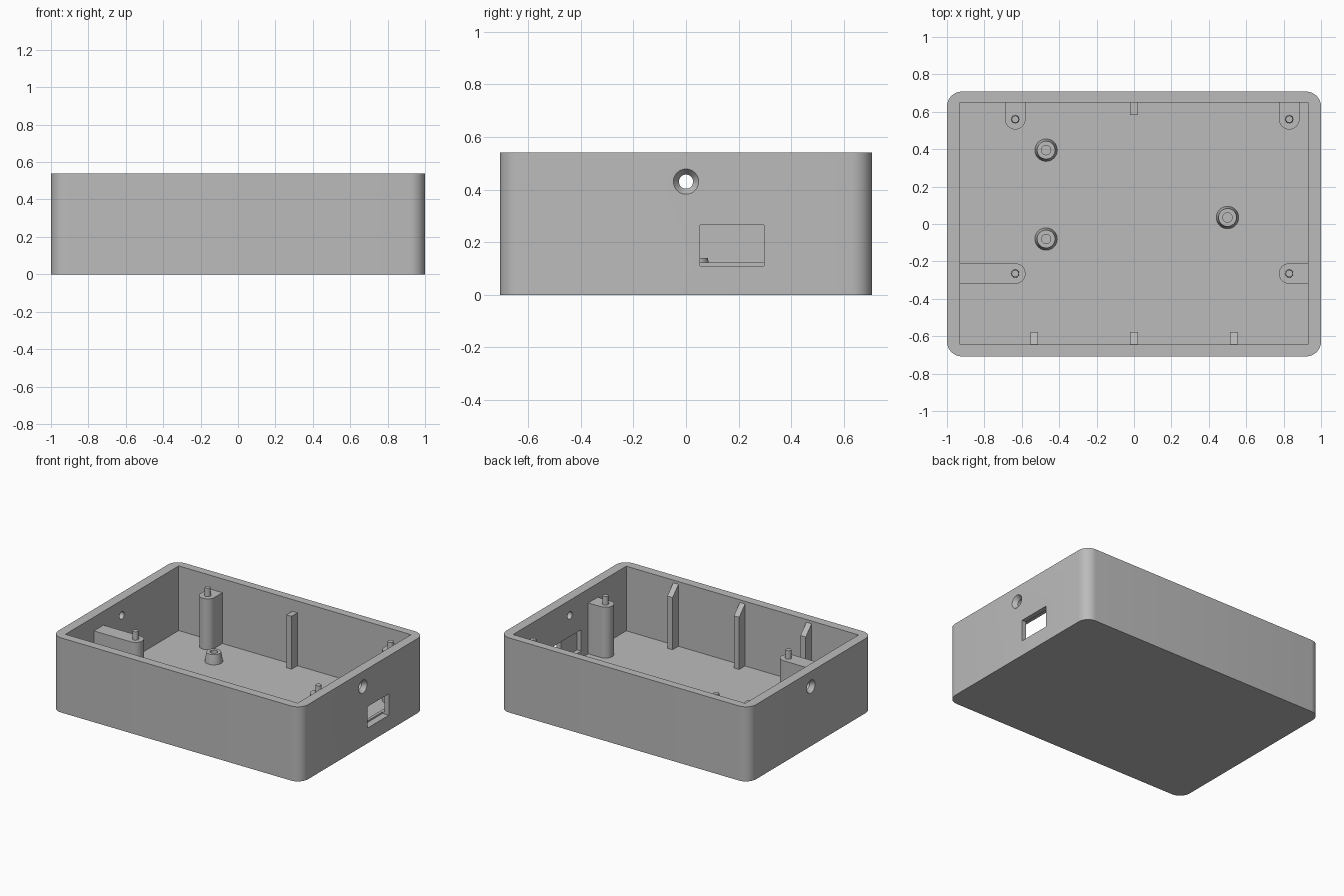
import bpy, bmesh
from math import cos, sin, pi, radians
from mathutils import Matrix

cube = bpy.data.objects.get("Cube")
if cube:
    bpy.data.objects.remove(cube, do_unlink=True)

grey = bpy.data.materials.new("plain grey")
grey.use_nodes = True
grey.diffuse_color = (0.5, 0.5, 0.5, 1)
grey.node_tree.nodes["Principled BSDF"].inputs["Base Color"].default_value = (0.5, 0.5, 0.5, 1)

HEIGHT, FLOOR, POST_TOP, PIN_TOP = 0.54, 0.072, 0.44, 0.5
X_IN, Y_FRONT, Y_BACK = 0.93, -0.645, 0.65


def finish(name, bm):
    bmesh.ops.recalc_face_normals(bm, faces=bm.faces)
    mesh = bpy.data.meshes.new(name)
    bm.to_mesh(mesh)
    bm.free()
    mesh.materials.append(grey)
    obj = bpy.data.objects.new(name, mesh)
    bpy.context.collection.objects.link(obj)
    return obj


def smooth(obj):
    bpy.ops.object.select_all(action='DESELECT')
    obj.select_set(True)
    bpy.context.view_layer.objects.active = obj
    bpy.ops.object.shade_smooth_by_angle(angle=radians(30))


def prism(name, outline, z0, z1):
    """Upright prism over an outline in x and y."""
    bm = bmesh.new()
    base = bm.faces.new([bm.verts.new((x, y, z0)) for x, y in outline])
    top = bmesh.ops.extrude_face_region(bm, geom=[base])["geom"]
    verts = [v for v in top if isinstance(v, bmesh.types.BMVert)]
    bmesh.ops.translate(bm, verts=verts, vec=(0, 0, z1 - z0))
    return finish(name, bm)


def box(name, x0, x1, y0, y1, z0, z1):
    return prism(name, [(x0, y0), (x1, y0), (x1, y1), (x0, y1)], z0, z1)


def lathe(name, profile, matrix, steps=32):
    """Closed solid turned about z from (radius, height) points."""
    bm = bmesh.new()
    verts = [bm.verts.new((r, 0, z)) for r, z in profile]
    edges = [bm.edges.new(pair) for pair in zip(verts, verts[1:])]
    bmesh.ops.spin(bm, geom=verts + edges, cent=(0, 0, 0), axis=(0, 0, 1),
                   angle=2 * pi, steps=steps)
    bmesh.ops.remove_doubles(bm, verts=bm.verts, dist=1e-5)
    bmesh.ops.transform(bm, matrix=matrix, verts=bm.verts)
    return finish(name, bm)


def cut(target, cutter):
    mod = target.modifiers.new("cut", 'BOOLEAN')
    mod.operation, mod.solver, mod.object = 'DIFFERENCE', 'EXACT', cutter
    graph = bpy.context.evaluated_depsgraph_get()
    target.data = bpy.data.meshes.new_from_object(target.evaluated_get(graph))
    target.modifiers.clear()
    bpy.data.objects.remove(cutter, do_unlink=True)


# Case with rounded upright corners
R = 0.08
corners = [(1, 1), (-1, 1), (-1, -1), (1, -1)]
outline = []
for i, (sx, sy) in enumerate(corners):
    for k in range(9):
        t = pi / 2 * (i + k / 8)
        outline.append((sx * (1 - R) + R * cos(t), sy * (0.708 - R) + R * sin(t)))
case = prism("case_shell", outline, 0, HEIGHT)
cut(case, box("cavity", -X_IN, X_IN, Y_FRONT, Y_BACK, FLOOR, 1))

# Connector window with a wider pocket on the inner side of the wall
cut(case, box("pocket", 0.9, 0.965, -0.13, 0.48, 0.122, 0.277))
cut(case, box("window", 0.95, 1.1, 0.053, 0.297, 0.11, 0.265))

# Countersunk screw holes in both end walls
for side in (1, -1):
    place = Matrix.Translation((side, 0, 0.43)) @ Matrix.Rotation(side * pi / 2, 4, 'Y')
    cut(case, lathe("screw_hole", [(0, -0.12), (0.027, -0.12), (0.027, -0.03),
                                   (0.048, 0), (0.048, 0.05), (0, 0.05)], place))
smooth(case)


# Round-ended posts joined to the walls, each with a locating pin
def post(name, x, y, heading, reach, r=0.055):
    pts = [(r * cos(t), r * sin(t)) for t in (pi * (k / 16 - 0.5) for k in range(17))]
    pts += [(-reach, r), (-reach, -r)]
    c, s = cos(heading), sin(heading)
    smooth(prism(name, [(x + c * u - s * v, y + s * u + c * v) for u, v in pts],
                 FLOOR - 0.01, POST_TOP))
    smooth(lathe(name + "_pin", [(0, POST_TOP - 0.01), (0.022, POST_TOP - 0.01),
                                 (0.019, PIN_TOP), (0, PIN_TOP)],
                 Matrix.Translation((x, y, 0)), 20))


post("back_right_post", -0.635, 0.56, -pi / 2, 0.1)
post("back_left_post", 0.83, 0.56, -pi / 2, 0.1)
post("front_right_arm", -0.635, -0.265, 0, 0.305)
post("front_left_post", 0.83, -0.265, pi, 0.11)

# Hollow tapered standoffs on the floor
for n, (x, y) in enumerate([(-0.47, 0.395), (-0.47, -0.08), (0.5, 0.035)]):
    smooth(lathe(f"standoff_{n + 1}", [(0, FLOOR - 0.01), (0.06, FLOOR - 0.01), (0.06, FLOOR),
                                       (0.048, 0.14), (0.025, 0.14), (0.025, FLOOR + 0.005),
                                       (0, FLOOR + 0.005)], Matrix.Translation((x, y, 0))))

# Wall ribs: flat-topped at the back, slanted at the front
box("back_rib", -0.021, 0.021, 0.583, Y_BACK + 0.01, FLOOR - 0.01, 0.455)
for n, x in enumerate((-0.533, 0, 0.533)):
    rib = box(f"front_rib_{n + 1}", x - 0.021, x + 0.021, Y_FRONT, -0.578, FLOOR - 0.01, 0.52)
    for v in rib.data.vertices:
        if v.co.z > 0.5 and v.co.y > -0.6:
            v.co.z = 0.45
